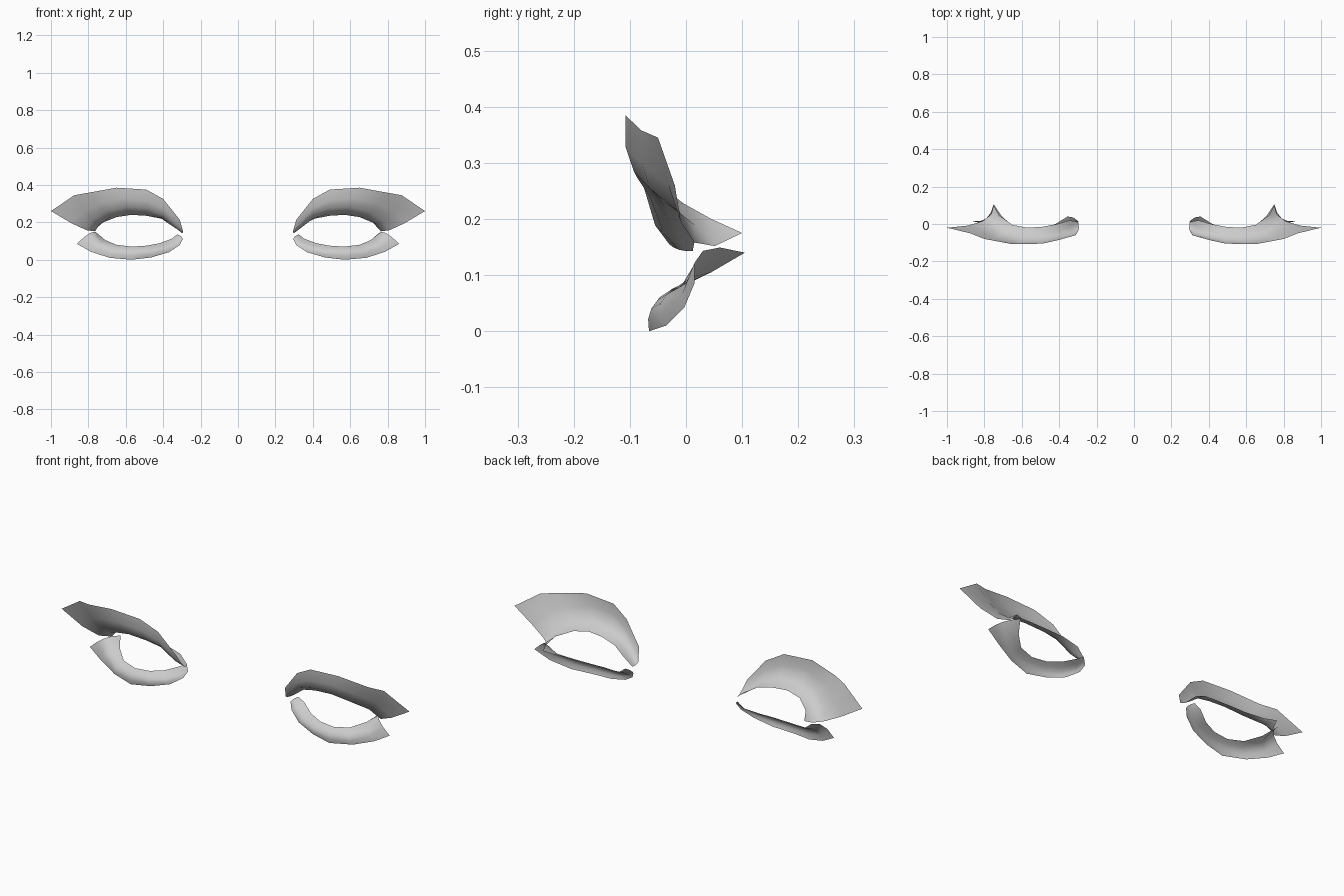
import bpy
import bmesh
from mathutils import Vector

lash_grey = bpy.data.materials.new("lash_grey")
lash_grey.diffuse_color = (0.6, 0.6, 0.6, 1)

# Cross-sections from the nose side to the temple: lid edge, bend, outer edge
UPPER = [
    ((.300, .012, .143), (.295, -.012, .145), (.295, -.030, .155)),
    ((.345, .020, .185), (.335, -.040, .175), (.312, -.060, .215)),
    ((.410, .000, .220), (.400, -.065, .240), (.400, -.085, .325)),
    ((.490, -.015, .235), (.485, -.088, .275), (.490, -.105, .375)),
    ((.570, -.020, .240), (.600, -.093, .285), (.650, -.108, .385)),
    ((.650, -.005, .228), (.710, -.065, .255), (.800, -.080, .358)),
    ((.720, .045, .200), (.775, -.010, .210), (.875, -.050, .345)),
    ((.750, .100, .175), (.810, .015, .158), (1.00, -.020, .260)),
]
LOWER = [
    ((.325, .035, .135), (.305, .020, .125), (.295, .010, .110)),
    ((.355, .040, .112), (.335, .000, .090), (.312, -.005, .078)),
    ((.420, .000, .088), (.395, -.035, .062), (.370, -.030, .040)),
    ((.490, -.025, .075), (.475, -.058, .045), (.465, -.050, .012)),
    ((.570, -.030, .070), (.570, -.062, .040), (.570, -.066, .000)),
    ((.650, -.010, .080), (.670, -.045, .050), (.685, -.035, .010)),
    ((.710, .045, .105), (.750, .000, .085), (.785, -.003, .042)),
    ((.750, .105, .140), (.790, .030, .143), (.862, .015, .085)),
]
STEPS = 4


def through(a, b, c, t):
    """Point on the parabola that passes through a, b and c."""
    return (Vector(a) * (2 * t - 1) * (t - 1) + Vector(b) * 4 * t * (1 - t)
            + Vector(c) * t * (2 * t - 1))


def lash(name, sections, side):
    """Loft a thin curled strip through the cross-sections."""
    bm = bmesh.new()
    rows = []
    for a, b, c in sections:
        pts = [through(a, b, c, i / STEPS) for i in range(STEPS + 1)]
        rows.append([bm.verts.new((p.x * side, p.y, p.z)) for p in pts])
    for r, s in zip(rows, rows[1:]):
        for i in range(STEPS):
            quad = (r[i], s[i], s[i + 1], r[i + 1])
            bm.faces.new(quad if side > 0 else quad[::-1])
    for f in bm.faces:
        f.smooth = True
    mesh = bpy.data.meshes.new(name)
    bm.to_mesh(mesh)
    bm.free()
    mesh.materials.append(lash_grey)
    obj = bpy.data.objects.new(name, mesh)
    bpy.context.collection.objects.link(obj)


# Mirrored pair of upper and lower lashes
for label, side in (("left", 1), ("right", -1)):
    lash("upper_lash_" + label, UPPER, side)
    lash("lower_lash_" + label, LOWER, side)
